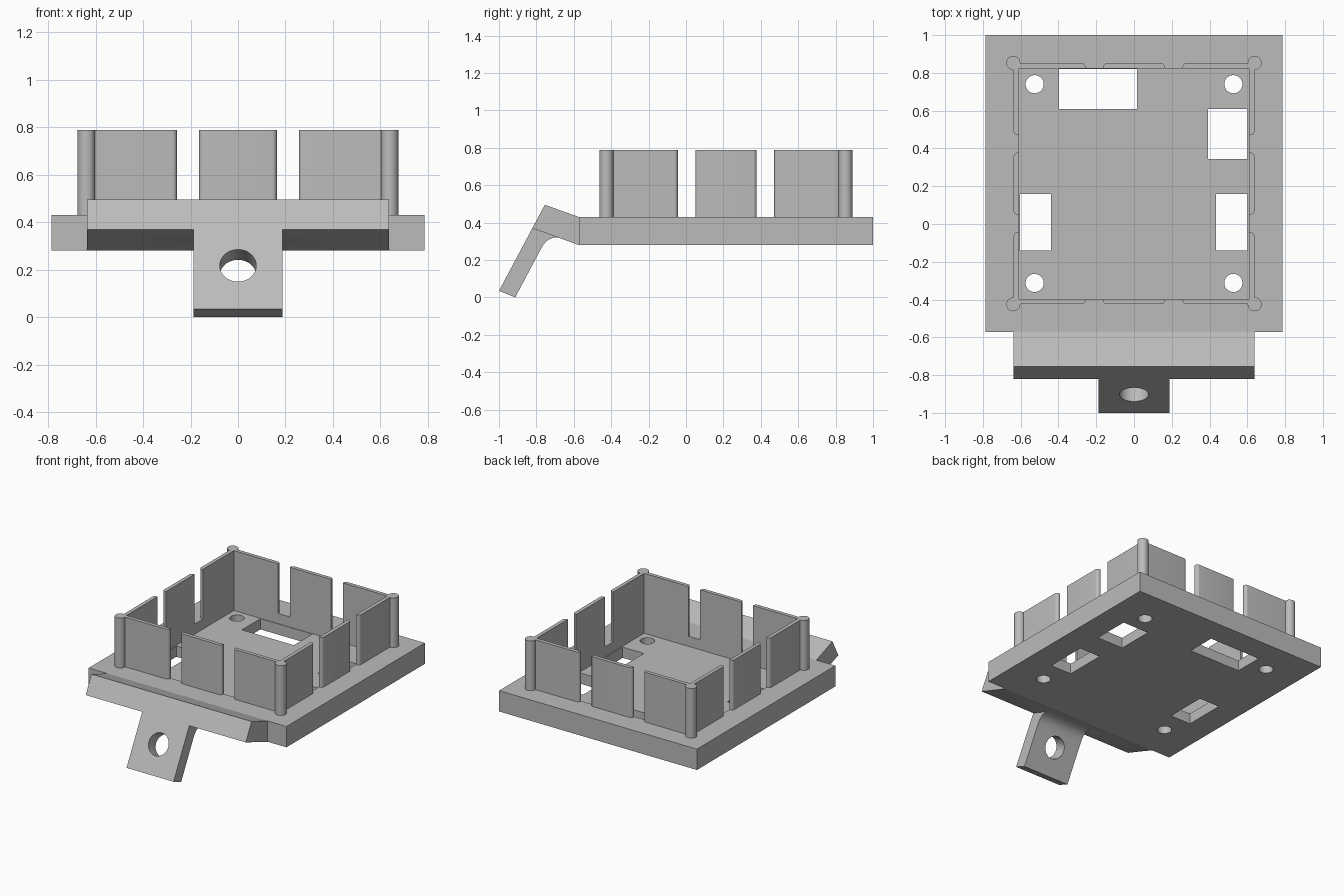
import bpy, bmesh
from math import pi, cos, sin
from mathutils import Vector, Matrix

if "Cube" in bpy.data.objects:
    bpy.data.objects.remove(bpy.data.objects["Cube"], do_unlink=True)

grey = bpy.data.materials.new("light grey plastic")
grey.use_nodes = True
colour = (0.5, 0.5, 0.5, 1)
grey.diffuse_color = colour
grey.node_tree.nodes["Principled BSDF"].inputs["Base Color"].default_value = colour


def prism(name, points, along):
    """Extrude a closed outline of 3D points along a vector."""
    bm = bmesh.new()
    face = bm.faces.new([bm.verts.new(p) for p in points])
    out = bmesh.ops.extrude_face_region(bm, geom=[face])
    moved = [g for g in out["geom"] if isinstance(g, bmesh.types.BMVert)]
    bmesh.ops.translate(bm, verts=moved, vec=along)
    bmesh.ops.recalc_face_normals(bm, faces=bm.faces)
    mesh = bpy.data.meshes.new(name)
    bm.to_mesh(mesh)
    bm.free()
    mesh.materials.append(grey)
    obj = bpy.data.objects.new(name, mesh)
    bpy.context.collection.objects.link(obj)
    return obj


def block(name, x0, x1, y0, y1, z0, z1):
    return prism(name, [(x0, y0, z0), (x1, y0, z0), (x1, y1, z0), (x0, y1, z0)], (0, 0, z1 - z0))


def side_profile(name, half_width, outline):
    return prism(name, [(-half_width, y, z) for y, z in outline], (2 * half_width, 0, 0))


def rod(name, centre, axis, radius, length, sides=48):
    """Cylinder starting at centre and running along axis."""
    axis = Vector(axis).normalized()
    turn = axis.to_track_quat("Z", "Y")
    ring = [Vector(centre) + turn @ Vector((radius * cos(2 * pi * i / sides), radius * sin(2 * pi * i / sides), 0))
            for i in range(sides)]
    return prism(name, ring, axis * length)


def combine(target, tools, operation):
    for tool in tools:
        mod = target.modifiers.new("boolean", "BOOLEAN")
        mod.operation, mod.solver, mod.object = operation, "EXACT", tool
        bpy.context.view_layer.objects.active = target
        bpy.ops.object.modifier_apply(modifier=mod.name)
        bpy.data.objects.remove(tool, do_unlink=True)


def smooth(obj):
    bpy.ops.object.select_all(action="DESELECT")
    obj.select_set(True)
    bpy.context.view_layer.objects.active = obj
    bpy.ops.object.shade_smooth_by_angle(angle=0.55)


MID = 0.214                  # y centre of the walled square
INNER, OUTER = 0.61, 0.637   # half sizes of the walls
BOTTOM, DECK, TOP = 0.28, 0.43, 0.788

# Base plate with a sunken floor, screw holes and slots
base = block("base_plate", -0.787, 0.787, -0.573, 1, BOTTOM, DECK)
cutters = [block("floor_recess", -INNER, INNER, MID - INNER, MID + INNER, 0.357, 0.6)]
for x in (-0.526, 0.526):
    for y in (MID - 0.526, MID + 0.526):
        cutters.append(rod("screw_hole", (x, y, 0.1), (0, 0, 1), 0.048, 0.5))
for x0, x1, y0, y1 in ((-0.396, 0.017, 0.61, 0.82), (0.392, 0.602, 0.345, 0.61),
                       (-0.603, -0.44, -0.14, 0.16), (0.434, 0.602, -0.14, 0.16)):
    cutters.append(block("slot", x0, x1, y0, y1, 0.1, 0.6))
combine(base, cutters, "DIFFERENCE")
smooth(base)

# Wall panels: outline of one side, with the free outer corners rounded
def panel(name, start, end, round_start, round_end, turn):
    r = 0.02
    arc = [(r * sin(i * pi / 12), r * cos(i * pi / 12)) for i in range(7)]
    outline = [(start, INNER), (end, INNER)]
    if round_end:
        outline += [(end - r + a, OUTER - r + b) for a, b in reversed(arc)]
    else:
        outline.append((end, OUTER))
    if round_start:
        outline += [(start + r - a, OUTER - r + b) for a, b in arc]
    else:
        outline.append((start, OUTER))
    points = [Vector((0, MID, DECK)) + turn @ Vector((x, y, 0)) for x, y in outline]
    smooth(prism(name, points, (0, 0, TOP - DECK)))


for i, side in enumerate(("back", "right", "front", "left")):
    turn = Matrix.Rotation(i * pi / 2, 3, "Z")
    panel(side + "_wall_middle", -0.164, 0.164, True, True, turn)
    panel(side + "_wall_first", -OUTER, -0.257, False, True, turn)
    panel(side + "_wall_last", 0.257, INNER, True, False, turn)
    # Round post at the corner
    corner = Vector((0, MID, DECK)) + turn @ Vector((0.639, 0.639, 0))
    smooth(rod(side + "_corner_post", corner, (0, 0, 1), 0.037, TOP - DECK))

# Sloping front lip and hanging tab with a hole
lip = side_profile("front_lip", 0.637, [(-0.573, DECK), (-0.755, 0.495), (-0.8216, 0.37), (-0.573, BOTTOM)])
tab = side_profile("front_tab", 0.187, [
    (-0.755, 0.495), (-1, 0.035), (-0.913, 0), (-0.778, 0.255), (-0.763, 0.281),
    (-0.745, 0.301), (-0.725, 0.314), (-0.705, 0.32), (-0.685, 0.3206), (-0.67, 0.4)])
combine(lip, [tab], "UNION")
combine(lip, [rod("tab_hole", (0, -0.991, 0.264), (0, 0.883, -0.47), 0.077, 0.35)], "DIFFERENCE")
smooth(lip)
